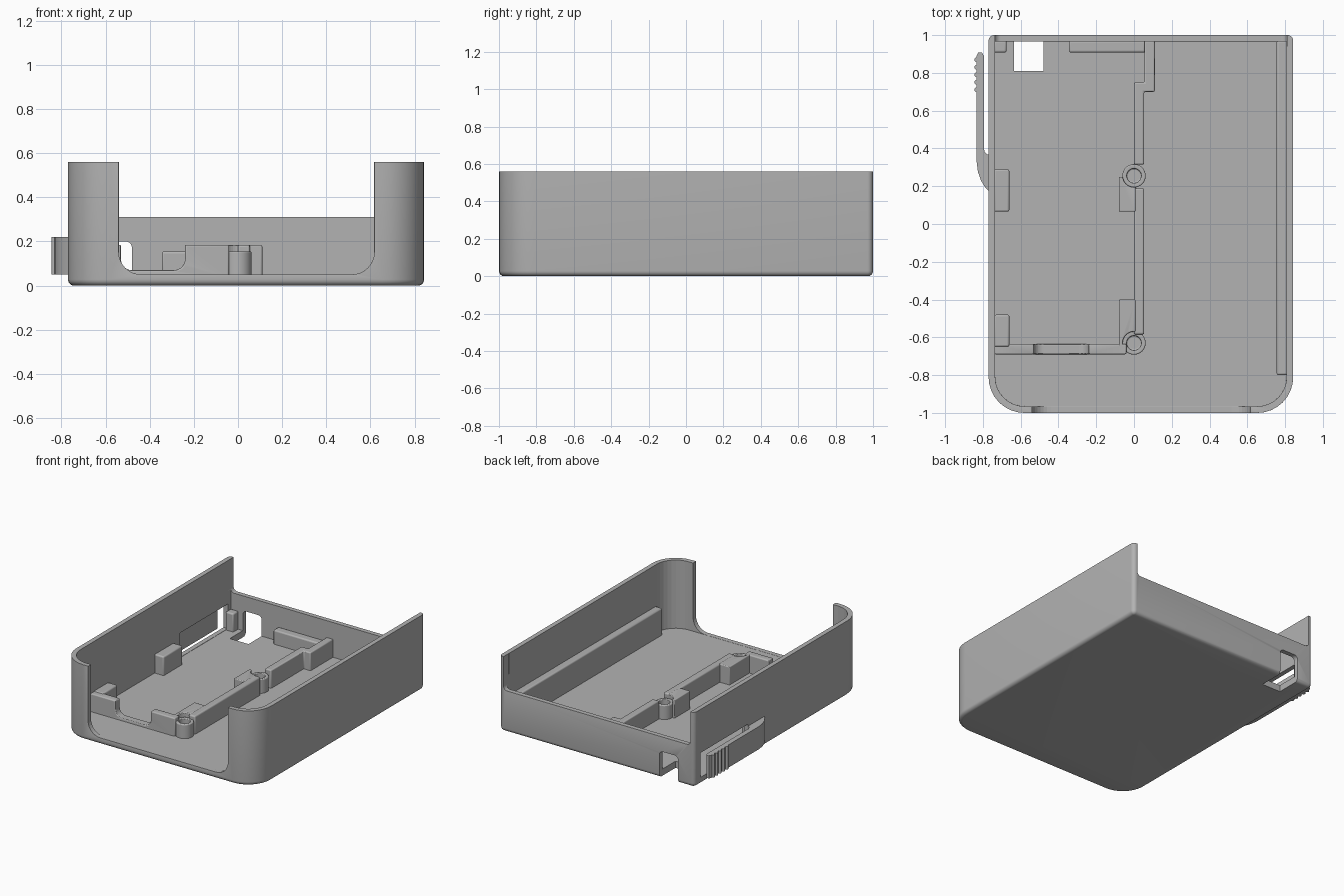
import bpy, bmesh, math
from mathutils import Vector

if "Cube" in bpy.data.objects:
    bpy.data.objects.remove(bpy.data.objects["Cube"], do_unlink=True)

grey = bpy.data.materials.new("plain grey")
grey.use_nodes = True
grey.diffuse_color = (0.45, 0.45, 0.45, 1)
grey.node_tree.nodes["Principled BSDF"].inputs["Base Color"].default_value = grey.diffuse_color

FLOOR = 0.05
BASE = 0.03          # fittings start inside the floor


def rounded(points, radii, steps=8):
    """Polygon with each corner replaced by an arc of the given radius."""
    out = []
    for i, (p, r) in enumerate(zip(points, radii)):
        p = Vector(p)
        a = (Vector(points[i - 1]) - p).normalized()
        b = (Vector(points[(i + 1) % len(points)]) - p).normalized()
        if r == 0:
            out.append(p)
            continue
        centre = p + (a + b) * r
        for k in range(steps + 1):
            t = math.pi / 2 * k / steps
            out.append(centre - b * r * math.cos(t) - a * r * math.sin(t))
    return out


def rect(x0, y0, x1, y1):
    return [(x0, y0), (x1, y0), (x1, y1), (x0, y1)]


def prism(name, outline, lo, hi, along="z", bevel=0.0, base_bevel=0.0):
    """Extrude an outline along z, or an xz outline along y."""
    bm = bmesh.new()
    place = (lambda p: (p[0], p[1], lo)) if along == "z" else (lambda p: (p[0], lo, p[1]))
    face = bm.faces.new([bm.verts.new(place(p)) for p in outline])
    top = bmesh.ops.extrude_face_region(bm, geom=[face])["geom"]
    shift = Vector((0, 0, hi - lo)) if along == "z" else Vector((0, hi - lo, 0))
    bmesh.ops.translate(bm, vec=shift, verts=[g for g in top if isinstance(g, bmesh.types.BMVert)])
    bmesh.ops.recalc_face_normals(bm, faces=bm.faces)
    if base_bevel:
        edges = [e for e in bm.edges if all(abs(v.co.z - lo) < 1e-5 for v in e.verts)]
        bmesh.ops.bevel(bm, geom=edges, offset=base_bevel, segments=5, profile=0.5, affect="EDGES")
    mesh = bpy.data.meshes.new(name)
    bm.to_mesh(mesh)
    bm.free()
    mesh.materials.append(grey)
    ob = bpy.data.objects.new(name, mesh)
    bpy.context.collection.objects.link(ob)
    if bevel:
        add_bevel(ob, bevel)
    return ob


def add_bevel(ob, width):
    m = ob.modifiers.new("soft edges", "BEVEL")
    m.width, m.segments, m.limit_method = width, 3, "ANGLE"
    m.angle_limit = math.radians(50)


def cut(ob, cutter):
    m = ob.modifiers.new("cut", "BOOLEAN")
    m.operation, m.object, m.solver = "DIFFERENCE", cutter, "EXACT"
    cutter.hide_render = True
    cutter.hide_viewport = True
    cutter.display_type = "WIRE"


def circle(x, y, r, n=32):
    return [(x + r * math.cos(2 * math.pi * i / n), y + r * math.sin(2 * math.pi * i / n))
            for i in range(n)]


# Tray with large front corners
tray = prism("tray_shell", rounded(rect(-0.77, -1, 0.843, 1), [0.19, 0.19, 0.03, 0.03]),
             0, 0.56, base_bevel=0.028)
cut(tray, prism("pocket_cutter", rounded(rect(-0.735, -0.965, 0.808, 0.965), [0.155, 0.155, 0, 0]),
                FLOOR, 1))
cut(tray, prism("front_opening_cutter", rounded(rect(-0.54, 0.051, 0.617, 0.9), [0.1, 0.1, 0, 0]),
                -1.1, -0.93, along="y"))
cut(tray, prism("low_back_cutter", rounded(rect(-0.736, 0.31, 0.809, 0.9), [0.03, 0.03, 0, 0]),
                0.94, 1.1, along="y"))
cut(tray, prism("port_cutter", rounded(rect(-0.635, -0.1, -0.48, 0.2), [0, 0, 0.03, 0.03]),
                0.81, 1.1, along="y"))
cut(tray, prism("clip_window_cutter", rect(-0.9, 0.365, -0.7, 0.93), 0.052, 0.235))
add_bevel(tray, 0.008)

# Side clip with finger ridges
curve = [(-0.76, 0.165), (-0.785, 0.19), (-0.81, 0.23), (-0.826, 0.275), (-0.833, 0.33),
         (-0.833, 0.89), (-0.825, 0.908), (-0.805, 0.908), (-0.795, 0.89), (-0.795, 0.4),
         (-0.79, 0.38), (-0.78, 0.37), (-0.76, 0.365)]
prism("side_clip", curve, FLOOR, 0.22)
for i in range(5):
    prism(f"clip_ridge_{i + 1}", circle(-0.832, 0.71 + 0.04 * i, 0.013, 16), FLOOR, 0.22)

# Wall and centre support blocks
for name, box, top in [
        ("wall_block_back", (-0.74, 0.065, -0.66, 0.29), 0.19),
        ("wall_block_front", (-0.74, -0.65, -0.66, -0.48), 0.19),
        ("centre_block_back", (-0.08, 0.065, 0.01, 0.25), 0.185),
        ("centre_block_front", (-0.08, -0.65, 0.01, -0.40), 0.185),
        ("corner_post", (-0.74, 0.908, -0.675, 0.97), 0.185),
        ("back_plate", (-0.345, 0.908, 0.06, 0.97), 0.155),
        ("side_ledge", (0.755, -0.80, 0.815, 0.97), 0.25),
        ("long_rail_front", (0, -0.585, 0.054, 0.19), 0.185)]:
    part = prism(name, rect(*box), BASE, top, bevel=0.01)
    if name.startswith("centre_block"):
        y = 0.255 if name.endswith("back") else -0.63
        part.modifiers.clear()
        cut(part, prism(name + "_cutter", circle(0, y, 0.06), FLOOR, 0.3))
        add_bevel(part, 0.008)

# Stepped rail running to the back wall
prism("long_rail_back", [(0, 0.315), (0.054, 0.315), (0.054, 0.70), (0.11, 0.70), (0.11, 0.97),
                         (0.055, 0.97), (0.055, 0.75), (0, 0.75)], BASE, 0.185, bevel=0.008)

# Cross rail with a lowered middle
cross = prism("cross_rail", rect(-0.74, -0.69, -0.04, -0.635), BASE, 0.185)
cut(cross, prism("notch_cutter", rounded(rect(-0.53, 0.07, -0.24, 0.3), [0.05, 0.05, 0, 0]),
                 -0.8, -0.55, along="y"))
add_bevel(cross, 0.008)

# Screw posts with bores
for name, y in [("screw_post_back", 0.255), ("screw_post_front", -0.63)]:
    post = prism(name, circle(0, y, 0.062), BASE, 0.155)
    cut(post, prism(name + "_cutter", circle(0, y, 0.038), 0.06, 0.3))
    add_bevel(post, 0.006)

# Smooth the curves, keep the edges
bpy.ops.object.select_all(action="DESELECT")
for ob in list(bpy.context.scene.objects):
    if ob.type == "MESH" and not ob.hide_render:
        ob.select_set(True)
        bpy.context.view_layer.objects.active = ob
bpy.ops.object.shade_smooth_by_angle(angle=math.radians(35))
